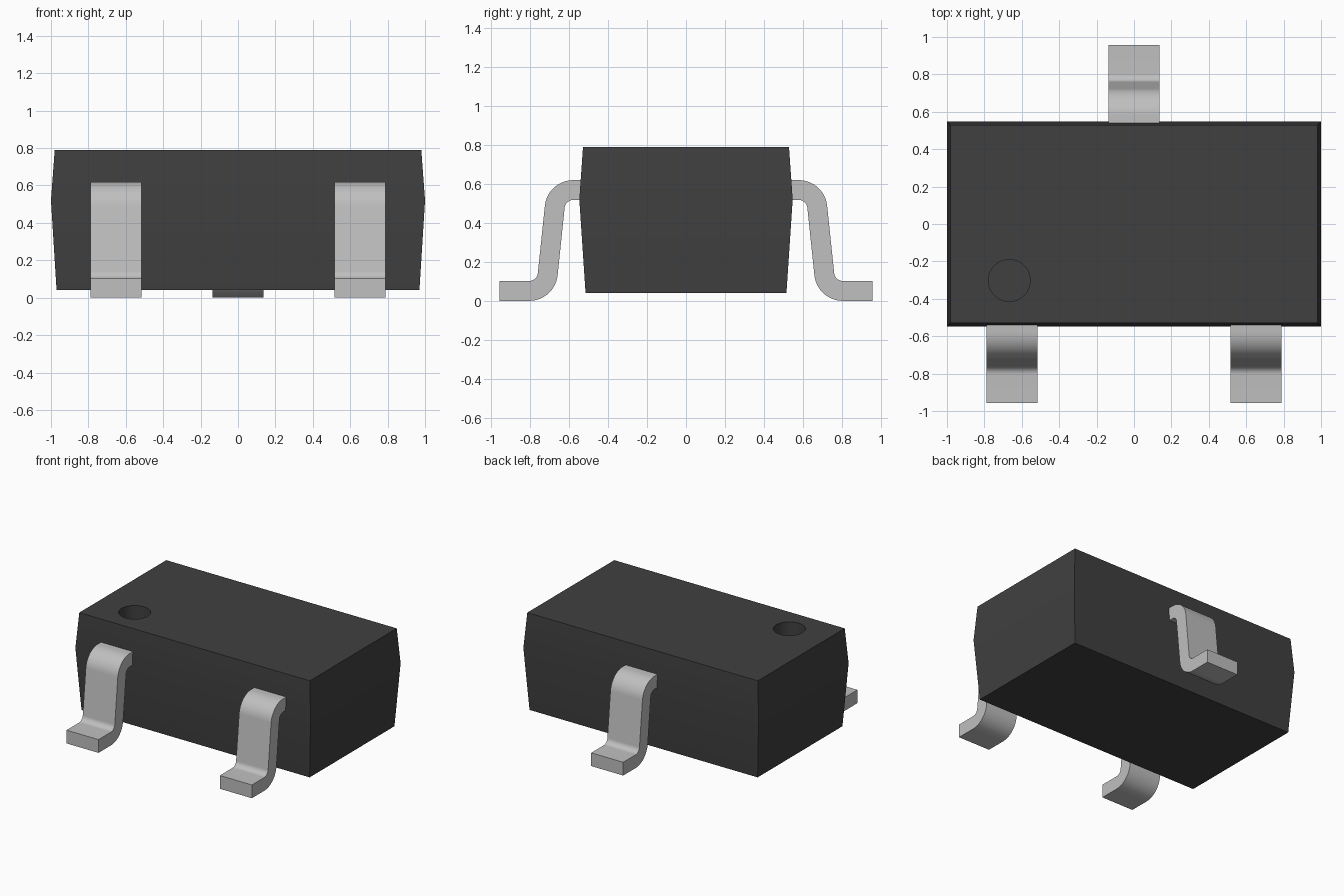
import bpy
import bmesh
import math
from mathutils import Vector

cube = bpy.data.objects.get("Cube")
if cube:
    bpy.data.objects.remove(cube, do_unlink=True)


def make_material(name, value):
    mat = bpy.data.materials.new(name)
    mat.use_nodes = True
    colour = (value, value, value, 1)
    mat.diffuse_color = colour
    mat.node_tree.nodes["Principled BSDF"].inputs["Base Color"].default_value = colour
    return mat


plastic = make_material("dark plastic", 0.051)
metal = make_material("tinned metal", 0.523)


def make_object(name, bm, mat):
    bmesh.ops.recalc_face_normals(bm, faces=bm.faces)
    mesh = bpy.data.meshes.new(name)
    bm.to_mesh(mesh)
    bm.free()
    mesh.materials.append(mat)
    obj = bpy.data.objects.new(name, mesh)
    bpy.context.collection.objects.link(obj)
    return obj


def activate(obj):
    bpy.ops.object.select_all(action='DESELECT')
    obj.select_set(True)
    bpy.context.view_layer.objects.active = obj


def smooth(obj):
    activate(obj)
    bpy.ops.object.shade_smooth_by_angle(angle=math.radians(30))


# Body: three stacked rectangles, widest at the parting line
bm = bmesh.new()
rings = []
for hx, hy, z in ((0.97, 0.515, 0.04), (1.0, 0.547, 0.52), (0.98, 0.528, 0.79)):
    rings.append([bm.verts.new((sx * hx, sy * hy, z))
                  for sx, sy in ((-1, -1), (1, -1), (1, 1), (-1, 1))])
for low, high in zip(rings, rings[1:]):
    for i in range(4):
        j = (i + 1) % 4
        bm.faces.new((low[i], low[j], high[j], high[i]))
bm.faces.new(rings[0])
bm.faces.new(rings[-1])
body = make_object("body", bm, plastic)

# Round marker recess sunk into the top
DEPTH = 0.11
bpy.ops.mesh.primitive_cylinder_add(vertices=48, radius=0.112, depth=2 * DEPTH,
                                    location=(-0.667, -0.302, 0.79))
cutter = bpy.context.object
cutter.name = "marker_cutter"
cutter.hide_render = True
cutter.data.materials.append(plastic)
cut = body.modifiers.new("marker_recess", 'BOOLEAN')
cut.operation = 'DIFFERENCE'
cut.solver = 'EXACT'
cut.object = cutter
activate(body)
bpy.ops.object.modifier_apply(modifier=cut.name)
bpy.data.objects.remove(cutter, do_unlink=True)
smooth(body)


# Leads: a constant-thickness strip following a filleted centreline
def strip_sides(path, radius, half, steps=12):
    """Return the two offset edges of a path with rounded corners."""
    path = [Vector(p) for p in path]
    samples = []
    first = (path[1] - path[0]).normalized()
    samples.append((path[0], Vector((-first.y, first.x))))
    for a, b, c in zip(path, path[1:], path[2:]):
        d1, d2 = (b - a).normalized(), (c - b).normalized()
        turn = math.atan2(d1.x * d2.y - d1.y * d2.x, d1.dot(d2))
        side = math.copysign(1, turn)
        start = b - d1 * radius * math.tan(abs(turn) / 2)
        centre = start + Vector((-d1.y, d1.x)) * side * radius
        angle = math.atan2(d1.y, d1.x)
        for i in range(steps + 1):
            t = angle + turn * i / steps
            normal = Vector((-math.sin(t), math.cos(t)))
            samples.append((centre - normal * side * radius, normal))
    last = (path[-1] - path[-2]).normalized()
    samples.append((path[-1], Vector((-last.y, last.x))))
    return ([p + n * half for p, n in samples], [p - n * half for p, n in samples])


def make_lead(name, x, direction):
    path = ((0.52, 0.568), (0.664, 0.568), (0.718, 0.051), (0.957, 0.051))
    upper, lower = strip_sides(path, 0.095, 0.051)
    half_width = 0.136
    bm = bmesh.new()

    def row(points, dx):
        return [bm.verts.new((x + dx, direction * p.x, p.y)) for p in points]

    ul, ur = row(upper, -half_width), row(upper, half_width)
    ll, lr = row(lower, -half_width), row(lower, half_width)
    for a, b in ((ul, ur), (ur, lr), (lr, ll), (ll, ul)):
        for i in range(len(a) - 1):
            bm.faces.new((a[i], a[i + 1], b[i + 1], b[i]))
    for end in (0, -1):
        bm.faces.new((ul[end], ur[end], lr[end], ll[end]))
    smooth(make_object(name, bm, metal))


make_lead("front_right_lead", -0.652, -1)
make_lead("front_left_lead", 0.652, -1)
make_lead("back_lead", 0, 1)
